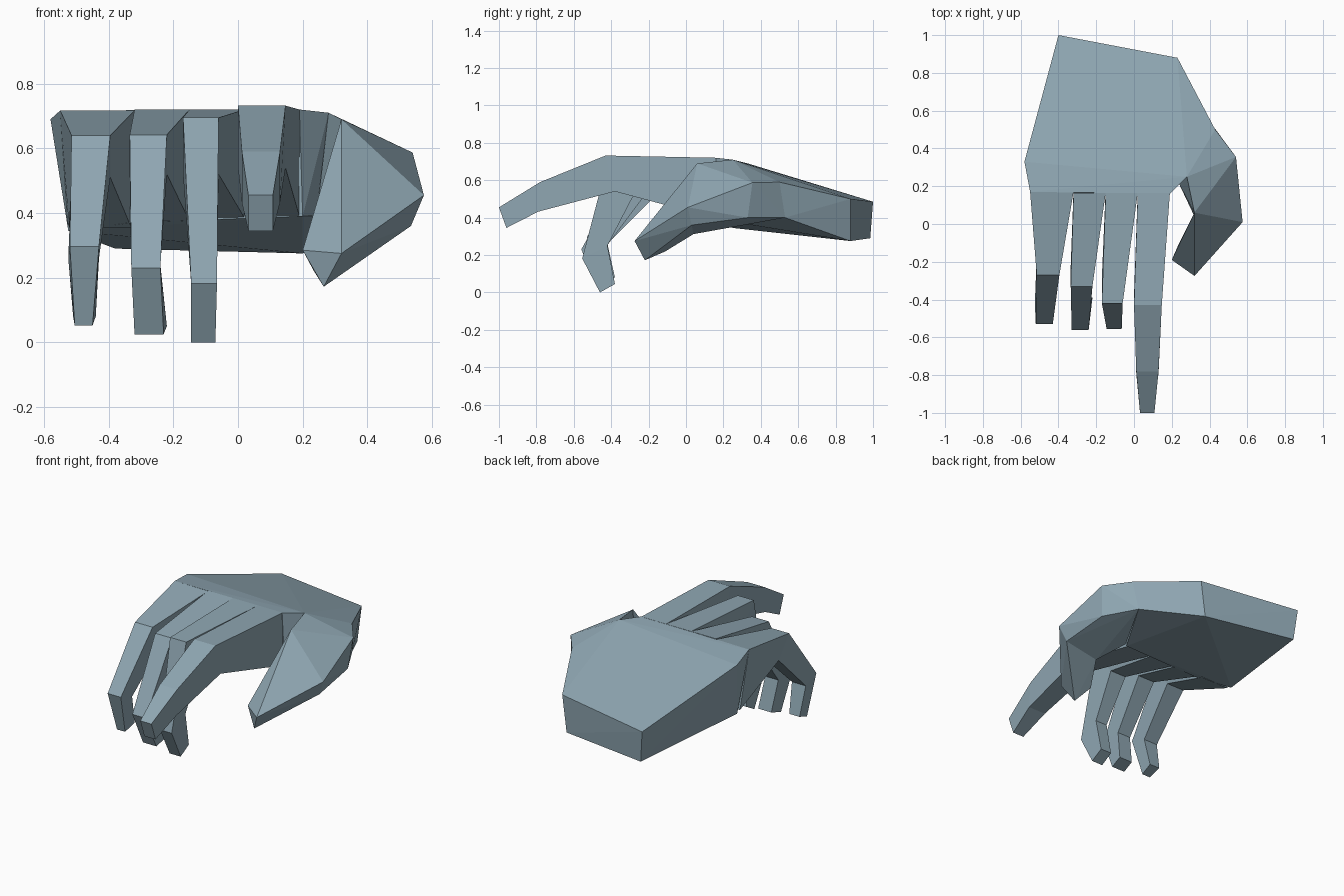
import bpy, bmesh

skin = bpy.data.materials.new("blue_grey")
skin.diffuse_color = (0.275, 0.384, 0.447, 1)


def finish(name, bm):
    bmesh.ops.recalc_face_normals(bm, faces=bm.faces)
    mesh = bpy.data.meshes.new(name)
    bm.to_mesh(mesh)
    bm.free()
    mesh.materials.append(skin)
    obj = bpy.data.objects.new(name, mesh)
    bpy.context.collection.objects.link(obj)
    return obj


def hull(name, points):
    """Faceted solid around a few corner points."""
    bm = bmesh.new()
    verts = [bm.verts.new(p) for p in points]
    res = bmesh.ops.convex_hull(bm, input=verts)
    loose = [g for g in res["geom_interior"] if isinstance(g, bmesh.types.BMVert)]
    bmesh.ops.delete(bm, geom=loose, context='VERTS')
    bmesh.ops.dissolve_limit(bm, angle_limit=0.02, verts=bm.verts, edges=bm.edges)
    return finish(name, bm)


def finger(name, sections):
    """Four-sided finger; section = left x, right x, upper y, z, lower y, z
    and optionally lower left x, lower right x."""
    bm = bmesh.new()
    rings = []
    for x0, x1, yt, zt, yb, zb, *low in sections:
        l0, l1 = low or (x0, x1)
        rings.append([bm.verts.new(p) for p in
                      ((x0, yt, zt), (x1, yt, zt), (l1, yb, zb), (l0, yb, zb))])
    for a, b in zip(rings, rings[1:]):
        for i in range(4):
            j = (i + 1) % 4
            bm.faces.new((a[i], a[j], b[j], b[i]))
    bm.faces.new(rings[0])
    bm.faces.new(rings[-1])
    return finish(name, bm)


# Palm and wrist stump
side_top, side_low = (0.43, 0.50, 0.59), (0.41, 0.53, 0.40)
web_top, web_low = (0.28, 0.25, 0.71), (0.24, 0.21, 0.37)
hull("palm", [
    (-0.40, 1.0, 0.485), (0.23, 0.88, 0.50), (-0.38, 0.985, 0.29), (0.20, 0.88, 0.275),
    (-0.58, 0.33, 0.69), (-0.55, 0.17, 0.717), (0.19, 0.16, 0.72),
    (-0.525, 0.25, 0.345), (-0.33, 0.18, 0.37), (0.20, 0.17, 0.39),
    side_top, side_low, web_top])

# Three curled fingers
finger("little_finger", [
    (-0.55, -0.32, 0.17, 0.717, 0.22, 0.355, -0.523, -0.33),
    (-0.515, -0.395, -0.27, 0.64, -0.17, 0.51),
    (-0.52, -0.43, -0.53, 0.297, -0.42, 0.26, -0.525, -0.43),
    (-0.505, -0.45, -0.46, 0.052, -0.38, 0.08, -0.51, -0.44)])
finger("ring_finger", [
    (-0.32, -0.15, 0.165, 0.72, 0.18, 0.375), (-0.335, -0.22, -0.33, 0.642, -0.22, 0.52),
    (-0.33, -0.24, -0.56, 0.23, -0.43, 0.24),
    (-0.32, -0.23, -0.47, 0.025, -0.39, 0.05, -0.31, -0.22)])
finger("middle_finger", [
    (-0.15, 0.02, 0.165, 0.72, 0.18, 0.385), (-0.17, -0.06, -0.42, 0.695, -0.28, 0.52),
    (-0.145, -0.065, -0.555, 0.182, -0.42, 0.25), (-0.145, -0.07, -0.46, 0.0, -0.38, 0.045)])

# Outstretched pointing finger
finger("index_finger", [
    (0.02, 0.19, 0.165, 0.72, 0.18, 0.39), (0.0, 0.147, -0.43, 0.732, -0.38, 0.54),
    (0.012, 0.13, -0.78, 0.59, -0.79, 0.432), (0.032, 0.108, -1.0, 0.455, -0.96, 0.345)])

# Thumb: fleshy base, then tapering end
joint = [(0.32, 0.06, 0.69), (0.575, 0.01, 0.455), (0.535, 0.03, 0.36), (0.32, 0.04, 0.312)]
hull("thumb_base", joint + [side_top, side_low, web_top, web_low,
                            (0.54, 0.355, 0.587), (0.52, 0.33, 0.40)])
hull("thumb_end", joint + [(0.20, -0.19, 0.285), (0.32, -0.275, 0.275),
                           (0.265, -0.22, 0.172), (0.235, -0.11, 0.22)])
